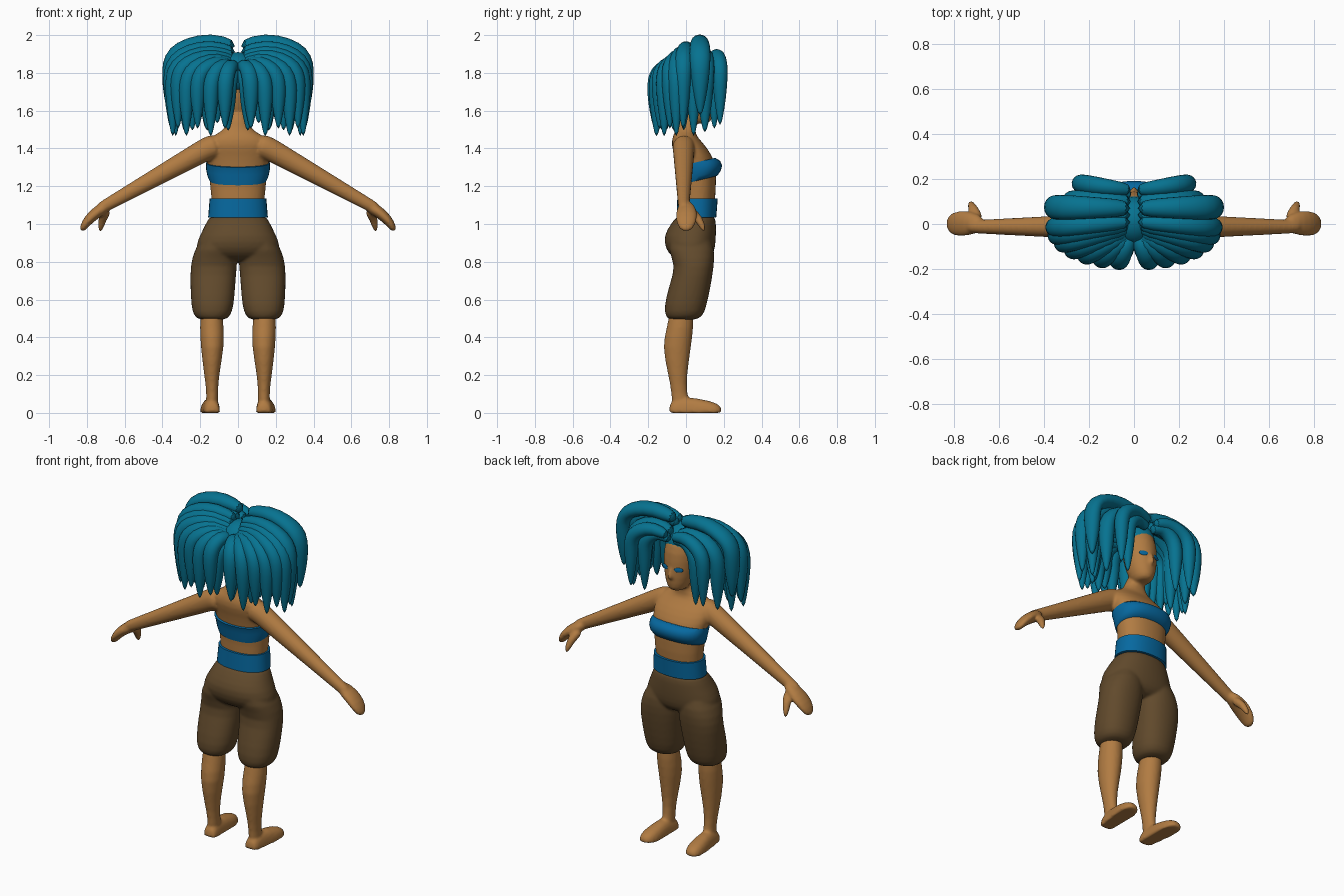
import bpy, bmesh
from math import sin, cos, pi, radians, copysign
from mathutils import Vector

old = bpy.data.objects.get("Cube")
if old:
    bpy.data.objects.remove(old, do_unlink=True)

X, Y, Z = Vector((1, 0, 0)), Vector((0, 1, 0)), Vector((0, 0, 1))


def material(name, *rgb):
    mat = bpy.data.materials.new(name)
    mat.use_nodes = True
    mat.diffuse_color = (*rgb, 1)
    shader = mat.node_tree.nodes["Principled BSDF"]
    shader.inputs["Base Color"].default_value = (*rgb, 1)
    return mat


SKIN = material("brown skin", .44, .2, .055)
HAIR = material("teal hair", .002, .17, .28)
CLOTH = material("blue cloth", .002, .14, .35)
TROUSERS = material("dark brown trousers", .12, .068, .025)


def rounded(value, power):
    return copysign(abs(value) ** power, value)


def add_object(name, bm, mat):
    mesh = bpy.data.meshes.new(name)
    bm.to_mesh(mesh)
    bm.free()
    mesh.shade_smooth()
    mesh.set_sharp_from_angle(angle=radians(60))
    mesh.materials.clear()
    mesh.materials.append(mat)
    obj = bpy.data.objects.new(name, mesh)
    bpy.context.collection.objects.link(obj)
    return obj


def loft(name, rings, mat, sides=16, smooth=True, mirror=False, power=1, floor=False):
    """Skin a run of oval rings, each given as centre, first axis, second axis."""
    bm = bmesh.new()
    loops = []
    for centre, first, second in rings:
        loop = []
        for side in range(sides):
            turn = 2 * pi * side / sides
            point = (centre + first * rounded(cos(turn), power)
                     + second * rounded(sin(turn), power))
            if floor:
                point.z = max(point.z, 0)
            loop.append(bm.verts.new(point))
        loops.append(loop)
    for low, high in zip(loops, loops[1:]):
        for i in range(sides):
            j = (i + 1) % sides
            bm.faces.new((low[i], low[j], high[j], high[i]))
    bm.faces.new(loops[0][::-1])
    bm.faces.new(loops[-1])
    bmesh.ops.recalc_face_normals(bm, faces=bm.faces)
    obj = add_object(name, bm, mat)
    if mirror:
        obj.modifiers.new("mirror", 'MIRROR').use_mirror_merge = False
    if smooth:
        subdivision = obj.modifiers.new("smooth", 'SUBSURF')
        subdivision.levels = subdivision.render_levels = 1
    return obj


def stack(name, rows, mat, tilt=0, **options):
    """Level rings from rows of height, inner x, outer x, back y, front y."""
    rings = []
    for z, inner, outer, back, front in rows:
        centre = Vector(((inner + outer) / 2, (back + front) / 2, z))
        rings.append((centre, X * (outer - inner) / 2, Y * (front - back) / 2 + Z * tilt))
    return loft(name, rings, mat, **options)


def centred(*rows):
    """Rows of height, half width, back y, front y, balanced about the middle."""
    return [(z, -half, half, back, front) for z, half, back, front in rows]


def tube(name, points, sizes, across, mat, **options):
    """Rings square to a path, sized by half width along 'across' and half depth."""
    points = [Vector(point) for point in points]
    last = len(points) - 1
    rings = []
    for i, (point, (width, depth)) in enumerate(zip(points, sizes)):
        ahead = (points[min(i + 1, last)] - points[max(i - 1, 0)]).normalized()
        side = (across - ahead * across.dot(ahead)).normalized()
        rings.append((point, side * width, ahead.cross(side) * depth))
    return loft(name, rings, mat, mirror=True, **options)


def ball(name, location, scale, mat, turn=0):
    bpy.ops.mesh.primitive_uv_sphere_add(segments=24, ring_count=12, location=location)
    obj = bpy.context.object
    obj.name = name
    obj.scale = scale
    obj.rotation_euler.z = turn
    obj.data.materials.append(mat)
    obj.data.shade_smooth()


def fuse(name, parts, mat):
    """Melt overlapping parts into one seamless skin."""
    graph = bpy.context.evaluated_depsgraph_get()
    bm = bmesh.new()
    for part in parts:
        bm.from_mesh(part.evaluated_get(graph).to_mesh())
    obj = add_object(name, bm, mat)
    for part in parts:
        bpy.data.objects.remove(part)
    remesh = obj.modifiers.new("melt", 'REMESH')
    remesh.mode = 'VOXEL'
    remesh.voxel_size = .008
    remesh.use_smooth_shade = True
    obj.modifiers.new("soften", 'SMOOTH').iterations = 5


# Torso and neck
torso = stack("torso", centred(
    (1, .14, -.04, .15), (1.2, .145, -.03, .16), (1.3, .16, -.05, .16),
    (1.36, .175, -.06, .14), (1.42, .18, -.08, .1), (1.47, .14, -.07, .05),
    (1.5, .055, -.05, .05), (1.6, .05, -.04, .06)), SKIN, sides=24, power=.9)

# Chest band, higher at the front, and waist sash
stack("chest_band", centred(
    (1.23, .15, -.04, .165), (1.255, .162, -.045, .183), (1.285, .168, -.05, .192),
    (1.31, .17, -.055, .18), (1.325, .168, -.06, .155)),
    CLOTH, tilt=.025, sides=32, smooth=False, power=.85)
stack("waist_sash", centred((1.035, .158, -.05, .16), (1.135, .15, -.046, .168)),
      CLOTH, sides=32, smooth=False, power=.9)

# Trousers
hips = stack("trouser_hips", centred(
    (1.06, .15, -.04, .155), (1, .17, -.08, .16), (.94, .205, -.12, .16),
    (.87, .23, -.11, .155), (.83, .2, -.08, .14), (.8, .1, -.03, .1)),
    TROUSERS, sides=24, power=.9)
trouser_legs = stack("trouser_legs", [
    (.95, .02, .18, -.09, .13), (.86, 0, .235, -.1, .155), (.78, .003, .255, -.055, .15),
    (.68, .012, .255, -.09, .135), (.56, .02, .25, -.12, .11),
    (.51, .04, .235, -.11, .09), (.49, .07, .2, -.09, .05)],
    TROUSERS, mirror=True, power=.9)
fuse("trousers", [hips, trouser_legs], TROUSERS)

# Lower legs and flat-soled feet
shins = stack("lower_legs", [
    (.56, .08, .2, -.09, .045), (.45, .075, .203, -.1, .04), (.36, .07, .2, -.13, .03),
    (.2, .1, .18, -.095, .005), (.1, .107, .165, -.075, .005), (.03, .1, .175, -.08, .03)],
    SKIN, mirror=True)
foot = [(-.09, .03, .04), (-.07, .045, .07), (0, .045, .09), (.1, .055, .07),
        (.16, .048, .055), (.19, .025, .03)]
feet = loft("feet", [(X * (.142 + y / 15) + Y * y, X * half, Z * height)
                     for y, half, height in foot],
            SKIN, mirror=True, power=.8, floor=True)
fuse("legs_and_feet", [shins, feet], SKIN)

# Straight tapering arms, then hands and thumbs
reach = [.1, .15, .2, .3, .4, .5, .6, .7, .74]
arms = tube("arms", [(x, -.012, 1.49 - .56 * max(x, .13)) for x in reach],
            [(.068 - .053 * x, .072 - .055 * x) for x in reach], Y, SKIN)
hands = tube("hands", [(.67, 0, 1.11), (.72, .003, 1.08), (.77, .003, 1.045),
                       (.81, 0, 1), (.83, 0, .96)],
             [(.03, .028), (.052, .034), (.06, .03), (.052, .024), (.025, .013)], Y, SKIN)
thumbs = tube("thumbs", [(.69, .015, 1.075), (.72, .07, 1.03), (.73, .1, .955)],
              [(.028, .028), (.024, .024), (.012, .012)], X, SKIN)

# Head and face
head = stack("head", centred(
    (1.53, .035, .02, .115), (1.55, .058, 0, .142), (1.62, .083, -.03, .148),
    (1.72, .095, -.055, .147), (1.81, .09, -.055, .135), (1.88, .04, 0, .08)),
    SKIN, sides=24)
nose = stack("nose", centred((1.61, .01, .1, .15), (1.625, .02, .1, .172),
                             (1.65, .013, .1, .163), (1.7, .01, .1, .145)), SKIN)
fuse("upper_body", [torso, arms, hands, thumbs, head, nose], SKIN)
for name, side in (("left_eye", 1), ("right_eye", -1)):
    ball(name, (side * .045, .134, 1.675), (.026, .0045, .014), CLOTH, turn=-.4 * side)

# Hair cap beneath the locks
ball("hair_cap", (0, .015, 1.8), (.102, .11, .11), HAIR)


def hair_lock(name, root_y, end_x, end_y, crest, tip, width, steps=7):
    """A flattened strand that arches out from the parting and hangs to a point."""
    root = Vector((.01, root_y, 0))
    span = Vector((end_x, end_y, 0)) - root
    path, sizes = [], []
    for step in range(steps + 1):
        t = step / steps
        point = root + span * sin(pi / 2 * min(1, 1.8 * t))
        point.z = crest - (crest - tip) * t ** 2
        if step == 0:
            point.z -= .04
        path.append(point)
        girth = width * (.65 + .35 * min(1, 3 * t)) * (1 - .85 * t ** 5)
        sizes.append((girth, min(girth, .045)))
    tube(name, path, sizes, Vector((-span.y, span.x, 0)), HAIR, sides=10)


# Front and crown locks
hair_lock("face_locks", .15, .24, .18, 1.91, 1.52, .046)
hair_lock("temple_locks", .13, .17, .15, 1.88, 1.5, .046)
hair_lock("crown_locks", .07, .36, .075, 1.98, 1.57, .06)
hair_lock("under_crown_locks", .1, .28, .1, 1.91, 1.48, .055)
hair_lock("side_locks", .04, .33, .04, 1.94, 1.46, .05)

# Fans of locks sweeping from the sides round to the back
count = 7
for layer, size, drop in (("outer", 1, 0), ("inner", .76, .04)):
    for i in range(count):
        turn = radians(84) * i / (count - 1)
        hair_lock(f"{layer}_back_locks_{i + 1}", .01 - .05 * sin(turn),
                  size * (.32 * cos(turn) + .035), -size * (.015 + .15 * sin(turn)),
                  1.95 - drop - .1 * sin(turn), 1.46 + .04 * ((i + size) % 2), .05)
